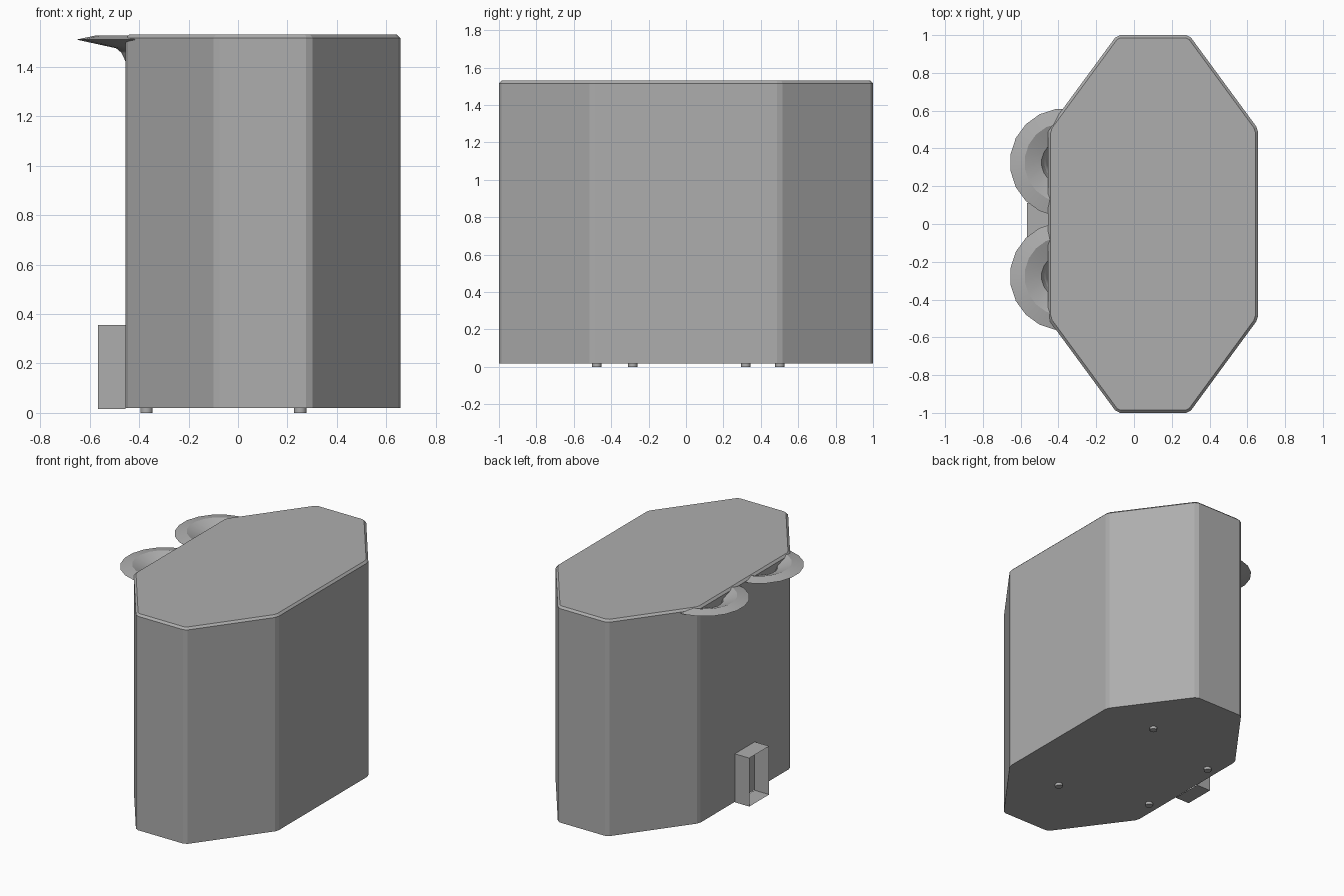
import bpy, bmesh, math

if "Cube" in bpy.data.objects:
    bpy.data.objects.remove(bpy.data.objects["Cube"])

# Mid-grey finish shared by every part
grey = bpy.data.materials.new("grey_finish")
grey.diffuse_color = (0.42, 0.42, 0.42, 1)
grey.use_nodes = True
grey.node_tree.nodes["Principled BSDF"].inputs["Base Color"].default_value = grey.diffuse_color


def make_object(name, bm, smooth=False):
    bmesh.ops.recalc_face_normals(bm, faces=bm.faces[:])
    mesh = bpy.data.meshes.new(name)
    bm.to_mesh(mesh)
    bm.free()
    mesh.materials.append(grey)
    obj = bpy.data.objects.new(name, mesh)
    bpy.context.collection.objects.link(obj)
    if smooth:
        bpy.ops.object.select_all(action='DESELECT')
        obj.select_set(True)
        bpy.context.view_layer.objects.active = obj
        bpy.ops.object.shade_smooth_by_angle(angle=math.radians(30))
    return obj


# Body: stretched octagon prism, chamfered corners and top rim
def body():
    base, top = 0.019, 1.53
    half = [(-0.455, -0.503), (-0.09, -1), (0.292, -1), (0.657, -0.503)]
    outline = half + [(x, -y) for x, y in reversed(half)]
    bm = bmesh.new()
    face = bm.faces.new([bm.verts.new((x, y, base)) for x, y in outline])
    ext = bmesh.ops.extrude_face_region(bm, geom=[face], use_keep_orig=True)
    for v in ext["geom"]:
        if isinstance(v, bmesh.types.BMVert):
            v.co.z = top
    bmesh.ops.recalc_face_normals(bm, faces=bm.faces[:])
    upright = [e for e in bm.edges if abs(e.verts[0].co.z - e.verts[1].co.z) > 0.5]
    bmesh.ops.bevel(bm, geom=upright, offset=0.016, segments=1, affect='EDGES')
    rim = [e for e in bm.edges if all(v.co.z > top - 0.001 for v in e.verts)]
    bmesh.ops.bevel(bm, geom=rim, offset=0.014, segments=1, affect='EDGES')
    make_object("body", bm)


# Funnel: flared trumpet profile spun around its axis
def funnel(name, y, steps=20):
    profile = [(0.07, 1.38), (0.09, 1.43), (0.12, 1.49), (0.21, 1.526),
               (0.287, 1.51), (0.125, 1.475), (0.10, 1.455), (0.085, 1.42), (0.078, 1.38)]
    bm = bmesh.new()
    rings = []
    for r, z in profile:
        rings.append([bm.verts.new((-0.37 + r * math.cos(a), y + r * math.sin(a), z))
                      for a in (math.tau * (i + 0.5) / steps for i in range(steps))])
    for k, ring in enumerate(rings):
        nxt = rings[(k + 1) % len(rings)]
        for i in range(steps):
            j = (i + 1) % steps
            bm.faces.new((ring[i], ring[j], nxt[j], nxt[i]))
    make_object(name, bm, smooth=True)


# Outlet: thin-walled box, open towards -x and against the body
def outlet():
    bm = bmesh.new()
    loop = [(-0.11, 0.016), (0.11, 0.016), (0.11, 0.355), (-0.11, 0.355)]
    outer = [bm.verts.new((-0.567, y, z)) for y, z in loop]
    inner = [bm.verts.new((-0.455, y, z)) for y, z in loop]
    for i in range(4):
        j = (i + 1) % 4
        bm.faces.new((outer[i], outer[j], inner[j], inner[i]))
    make_object("outlet_box", bm)


# Feet: short round pads
def foot(name, x, y):
    bm = bmesh.new()
    bmesh.ops.create_cone(bm, cap_ends=True, segments=16, radius1=0.025,
                          radius2=0.025, depth=0.025)
    bmesh.ops.translate(bm, verts=bm.verts[:], vec=(x, y, 0.0125))
    make_object(name, bm, smooth=True)


body()
funnel("funnel_back", 0.325)
funnel("funnel_front", -0.277)
outlet()
for n, (x, y) in enumerate([(-0.37, -0.285), (-0.37, 0.32), (0.252, -0.477), (0.252, 0.502)]):
    foot(f"foot_{n + 1}", x, y)
